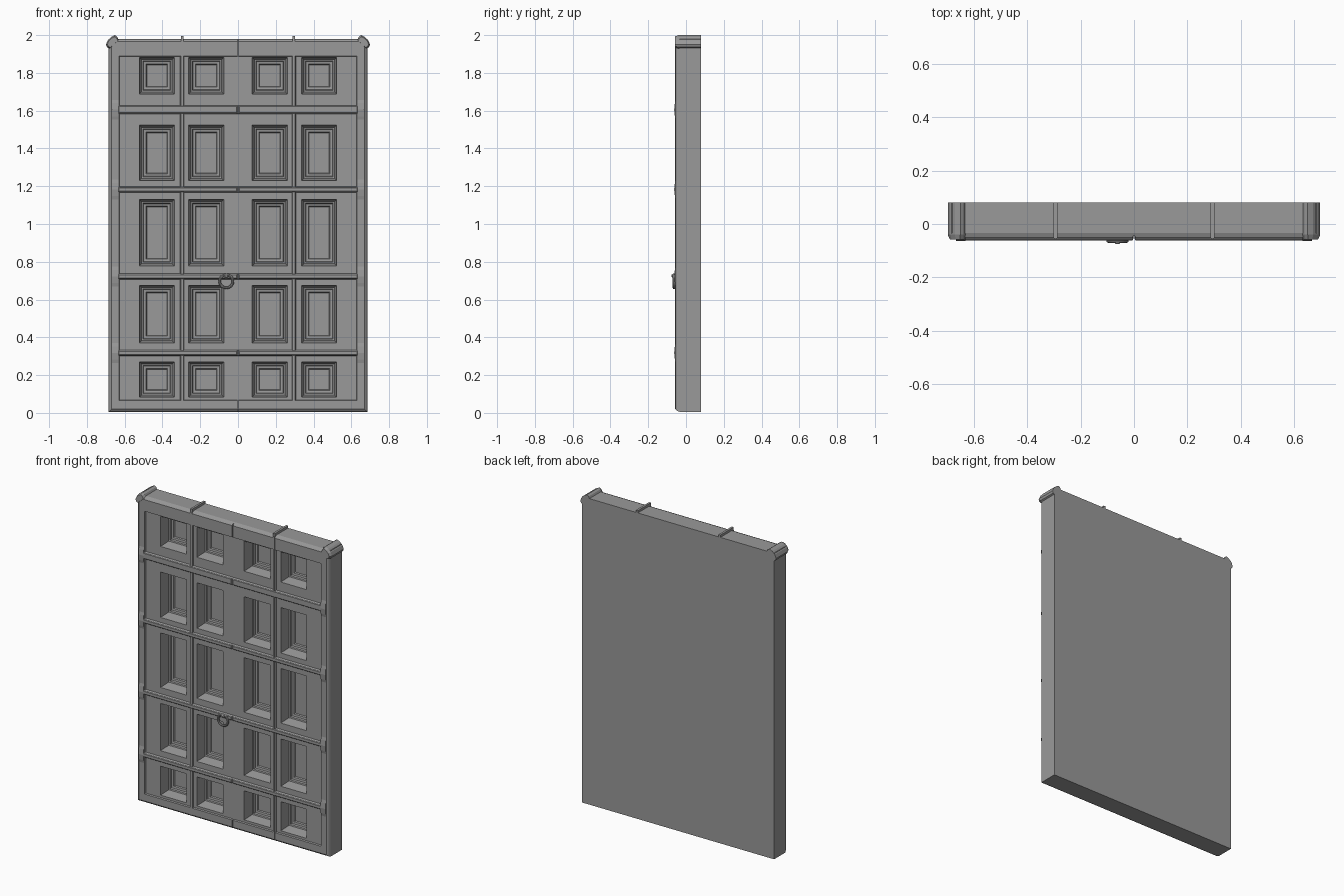
import bpy
import bmesh
from math import pi, cos, sin

if "Cube" in bpy.data.objects:
    bpy.data.objects.remove(bpy.data.objects["Cube"], do_unlink=True)

GREY = (0.32, 0.32, 0.32, 1)
mat = bpy.data.materials.new("door grey")
mat.use_nodes = True
mat.diffuse_color = GREY
mat.node_tree.nodes["Principled BSDF"].inputs["Base Color"].default_value = GREY

FRONT, BACK, FIELD = -0.055, 0.08, -0.045
W = 0.685


def finish(name, bm):
    bmesh.ops.recalc_face_normals(bm, faces=bm.faces)
    mesh = bpy.data.meshes.new(name)
    bm.to_mesh(mesh)
    bm.free()
    mesh.materials.append(mat)
    ob = bpy.data.objects.new(name, mesh)
    bpy.context.collection.objects.link(ob)
    return ob


def loft(bm, rings):
    """Closed solid through a series of matching point rings."""
    loops = [[bm.verts.new(p) for p in ring] for ring in rings]
    for a, b in zip(loops, loops[1:]):
        for i in range(len(a)):
            j = (i + 1) % len(a)
            bm.faces.new((a[i], a[j], b[j], b[i]))
    bm.faces.new(loops[0])
    bm.faces.new(loops[-1][::-1])


def rect(x0, x1, z0, z1, y, inset=0):
    x0, x1, z0, z1 = x0 + inset, x1 - inset, z0 + inset, z1 - inset
    return [(x0, y, z0), (x1, y, z0), (x1, y, z1), (x0, y, z1)]


def box(bm, x0, x1, y0, y1, z0, z1):
    loft(bm, [rect(x0, x1, z0, z1, y0), rect(x0, x1, z0, z1, y1)])


def cut(target, name, bm):
    cutter = finish(name, bm)
    cutter.hide_render = True
    mod = target.modifiers.new(name, "BOOLEAN")
    mod.object = cutter
    mod.operation = "DIFFERENCE"
    mod.solver = "EXACT"
    bpy.context.view_layer.objects.active = target
    bpy.ops.object.modifier_apply(modifier=mod.name)
    bpy.data.objects.remove(cutter, do_unlink=True)


# Main slab with softened front edges
bm = bmesh.new()
loft(bm, [rect(-W, W, 0.005, 1.98, BACK),
          rect(-W, W, 0.005, 1.98, FRONT + 0.022),
          rect(-W, W, 0.005, 1.98, FRONT + 0.007, 0.006),
          rect(-W, W, 0.005, 1.98, FRONT, 0.015)])
slab = finish("door_slab", bm)

# Shallow fields between the ribs
field_rows = [(0.065, 0.305), (0.33, 0.71), (0.735, 1.17), (1.195, 1.585), (1.625, 1.89)]
bm = bmesh.new()
for z0, z1 in field_rows:
    for x0, x1 in [(-0.63, -0.303), (-0.288, 0.288), (0.303, 0.63)]:
        loft(bm, [rect(x0, x1, z0, z1, -0.2), rect(x0, x1, z0, z1, FRONT),
                  rect(x0, x1, z0, z1, FIELD, 0.003)])
cut(slab, "field_cutter", bm)

# Deep stepped coffers
coffer_rows = [(0.083, 0.27), (0.37, 0.675), (0.778, 1.13), (1.23, 1.523), (1.688, 1.882)]
steps = [(0, -0.2), (0, FIELD), (0.012, 0.022), (0.02, 0.024),
         (0.023, 0.036), (0.036, 0.038), (0.04, 0.046)]
bm = bmesh.new()
for z0, z1 in coffer_rows:
    for x0, x1 in [(-0.522, -0.337), (-0.262, -0.075), (0.075, 0.262), (0.337, 0.522)]:
        loft(bm, [rect(x0, x1, z0, z1, y, inset) for inset, y in steps])
cut(slab, "coffer_cutter", bm)

# Raised horizontal ribs, split at the middle seam
bm = bmesh.new()
for (_, z0), (z1, _) in zip(field_rows, field_rows[1:]):
    for x0, x1 in [(-0.635, -0.003), (0.003, 0.635)]:
        loft(bm, [rect(x0, x1, z0, z1, FIELD), rect(x0, x1, z0, z1, FRONT - 0.003),
                  rect(x0, x1, z0, z1, FRONT - 0.007, 0.004)])
finish("horizontal_ribs", bm)

# Swellings on the side stiles where ribs meet them
bm = bmesh.new()
for (_, z0), (z1, _) in zip(field_rows, field_rows[1:]):
    mid = (z0 + z1) / 2
    for side in (-1, 1):
        profile = [(FRONT + 0.004, -0.07), (FRONT - 0.004, -0.035), (FRONT - 0.008, 0),
                   (FRONT - 0.004, 0.035), (FRONT + 0.004, 0.07)]
        loft(bm, [[(side * x, y, mid + dz) for y, dz in profile] for x in (0.632, 0.668)])
finish("stile_swellings", bm)

# Vertical ribs running up the front and over the top
bm = bmesh.new()
for x in (-0.295, 0.295):
    box(bm, x - 0.006, x + 0.006, FRONT - 0.003, FRONT + 0.012, 0.02, 1.975)
    box(bm, x - 0.007, x + 0.007, FRONT, BACK, 1.975, 1.995)
finish("vertical_ribs", bm)

# Middle seam in the top and bottom rails
bm = bmesh.new()
box(bm, -0.003, 0.003, -0.2, FRONT + 0.01, -0.1, 0.07)
box(bm, -0.003, 0.003, -0.2, FRONT + 0.01, 1.88, 2.1)
cut(slab, "seam_cutter", bm)

# Curved caps wrapping the top corners
cap = [(0.63, 1.972), (0.64, 1.992), (0.652, 2.0), (0.672, 1.99), (0.69, 1.972),
       (0.699, 1.95), (0.694, 1.936), (0.68, 1.928), (0.655, 1.95)]
bm = bmesh.new()
for side in (-1, 1):
    rings = []
    for y, shrink in [(BACK, 0), (FRONT + 0.015, 0), (FRONT - 0.003, 0.2)]:
        rings.append([(side * (x + (0.66 - x) * shrink), y, z + (1.96 - z) * shrink)
                      for x, z in cap])
    loft(bm, rings)
finish("corner_caps", bm)

# Ring pull with a small boss
RX, RZ = -0.062, 0.697
bpy.ops.mesh.primitive_torus_add(location=(RX, -0.064, RZ), rotation=(pi / 2, 0, 0),
                                 major_radius=0.035, minor_radius=0.007,
                                 major_segments=24, minor_segments=8)
ring = bpy.context.object
ring.name = "ring_pull"
ring.data.materials.append(mat)
bpy.ops.object.shade_smooth_by_angle()

bm = bmesh.new()
loft(bm, [[(RX + r * cos(a * pi / 6), y, RZ + 0.028 + r * sin(a * pi / 6)) for a in range(12)]
          for y, r in [(FIELD, 0.012), (-0.068, 0.012), (-0.076, 0.006)]])
finish("ring_boss", bm)
